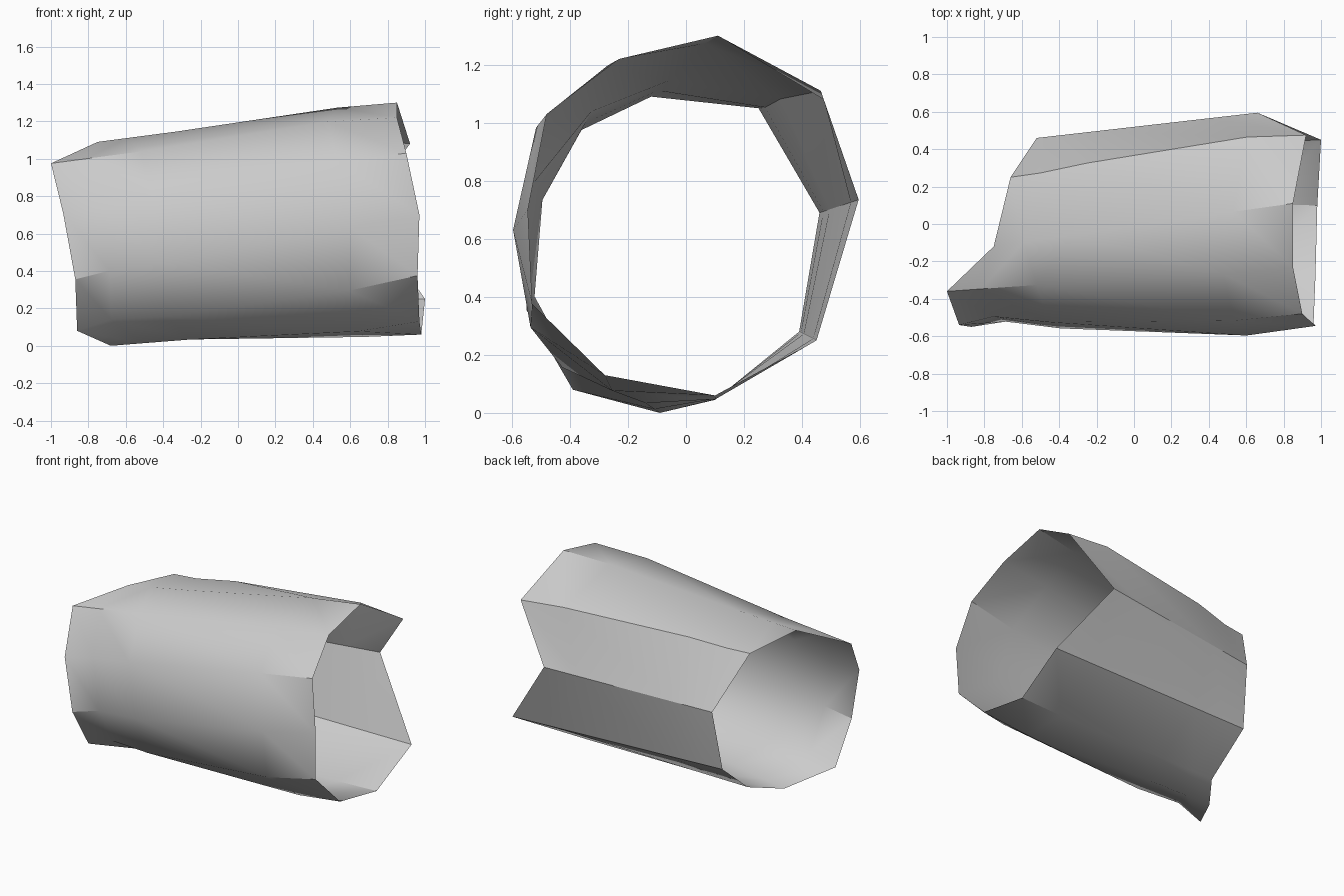
import bpy
import bmesh
import math
from mathutils import Vector

default_cube = bpy.data.objects.get("Cube")
if default_cube:
    bpy.data.objects.remove(default_cube, do_unlink=True)


def make_material(name, colour):
    material = bpy.data.materials.new(name)
    material.use_nodes = True
    material.diffuse_color = colour
    material.node_tree.nodes["Principled BSDF"].inputs["Base Color"].default_value = colour
    return material


# Ragged rims of the open shell, listed from the upper front over the top and round
left_rim = [(-1, -.36, .975), (-.75, -.12, 1.09), (-.66, .25, 1.05), (-.52, .46, .69),
            (-.55, .39, .28), (-.54, .1, .045), (-.68, -.09, 0), (-.86, -.39, .08),
            (-.87, -.55, .355), (-.935, -.54, .71)]
right_rim = [(.85, -.23, 1.22), (.85, .11, 1.3), (.92, .475, 1.08), (.66, .595, .735),
             (1, .45, .25), (.98, .1, .06), (.97, -.28, .13), (.96, -.53, .375),
             (.97, -.545, .7), (.9, -.48, 1.03)]

# Inner rings: fraction along the tube, and outward bulge for each strand
inner_rings = [
    (.1, [0, 0, 0, 0, 0, 0, 0, -.04, -.03, -.04]),
    (.26, [0, 0, .03, 0, 0, 0, 0, 0, .01, 0]),
    (.8, [.03, .015, .05, 0, 0, .01, .03, .04, .05, .03]),
]


def blended_ring(fraction, bulges):
    """Blend the two rims, then push each point away from the tube axis."""
    ring = []
    for left, right, bulge in zip(left_rim, right_rim, bulges):
        point = Vector(left).lerp(Vector(right), fraction)
        outward = Vector((0, point.y, point.z - .63)).normalized()
        ring.append(point + outward * bulge)
    return ring


def build_tube(name, rings, material):
    bm = bmesh.new()
    loops = [[bm.verts.new(point) for point in ring] for ring in rings]
    for near, far in zip(loops, loops[1:]):
        count = len(near)
        for i in range(count):
            j = (i + 1) % count
            bm.faces.new((near[i], far[i], near[j]))
            bm.faces.new((far[i], far[j], near[j]))
    mesh = bpy.data.meshes.new(name)
    bm.to_mesh(mesh)
    bm.free()
    mesh.materials.append(material)
    tube = bpy.data.objects.new(name, mesh)
    bpy.context.collection.objects.link(tube)
    return tube


# Single-walled broken tube
stone_grey = make_material("light_grey", (.6, .6, .6, 1))
rings = [left_rim] + [blended_ring(*ring) for ring in inner_rings] + [right_rim]
tube = build_tube("broken_tube_shell", rings, stone_grey)

# Soft shading along the strands, sharp at the strong creases
bpy.ops.object.select_all(action="DESELECT")
tube.select_set(True)
bpy.context.view_layer.objects.active = tube
bpy.ops.object.shade_smooth_by_angle(angle=math.radians(30))
